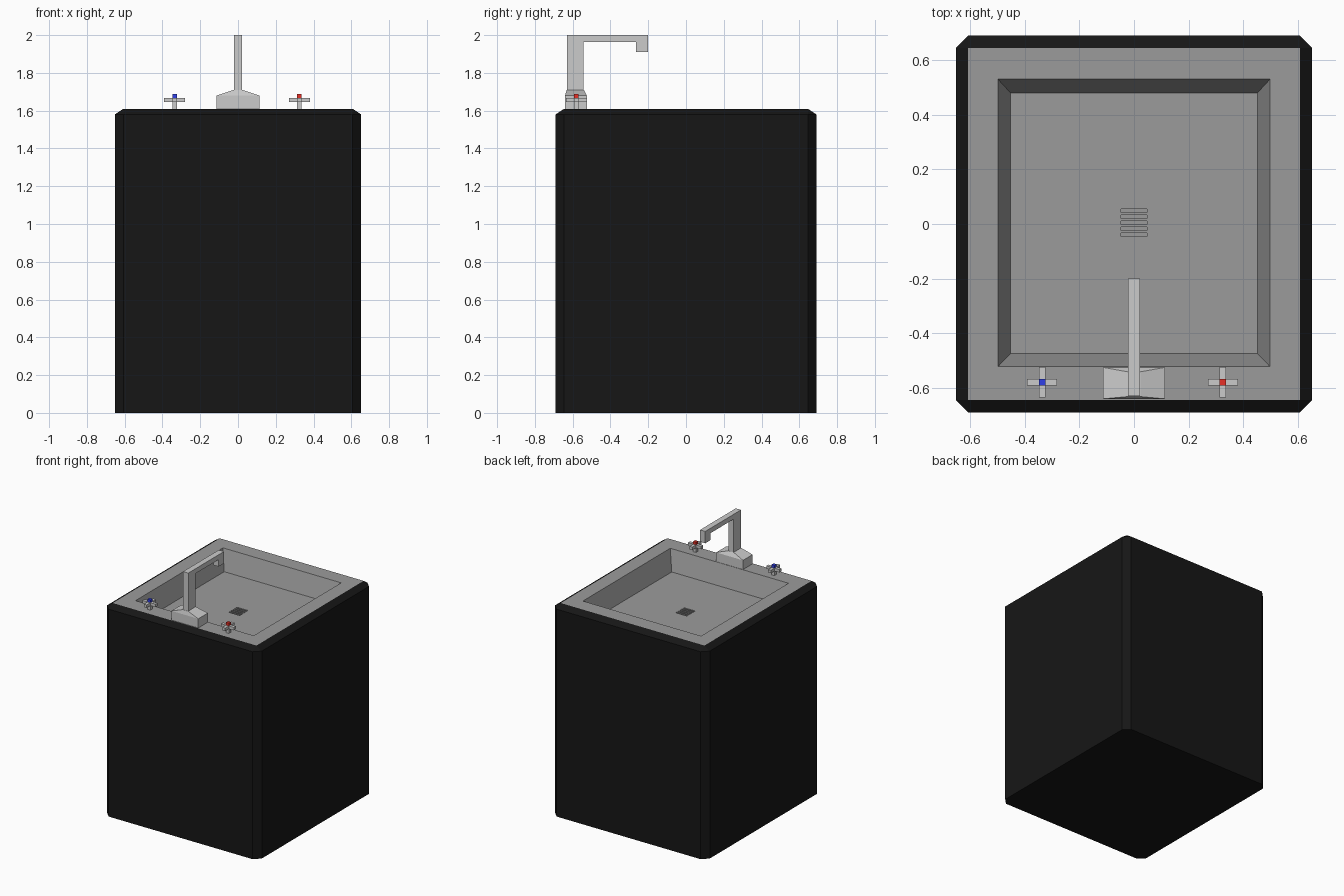
import bpy, bmesh

if "Cube" in bpy.data.objects:
    bpy.data.objects.remove(bpy.data.objects["Cube"])


def material(name, rgb):
    m = bpy.data.materials.new(name)
    m.diffuse_color = (*rgb, 1)
    m.use_nodes = True
    m.node_tree.nodes["Principled BSDF"].inputs["Base Color"].default_value = m.diffuse_color
    return m


BLACK = material("black_cabinet", (0.008, 0.008, 0.008))
STONE = material("grey_basin", (0.33, 0.33, 0.33))
RED = material("hot_red", (0.8, 0.03, 0.02))
BLUE = material("cold_blue", (0.03, 0.05, 0.8))


def finish(name, bm, *mats):
    bmesh.ops.recalc_face_normals(bm, faces=bm.faces)
    me = bpy.data.meshes.new(name)
    bm.to_mesh(me)
    bm.free()
    ob = bpy.data.objects.new(name, me)
    for m in mats:
        me.materials.append(m)
    bpy.context.collection.objects.link(ob)
    return ob


def add_box(bm, x0, x1, y0, y1, z0, z1):
    verts = bmesh.ops.create_cube(bm, size=1)["verts"]
    for v in verts:
        v.co = (x1 if v.co.x > 0 else x0, y1 if v.co.y > 0 else y0, z1 if v.co.z > 0 else z0)
    return verts


# cabinet with bevelled corners and sunken basin
TOP, SHOULDER, FLOOR = 1.61, 1.58, 1.46
bm = bmesh.new()
add_box(bm, -0.652, 0.652, -0.69, 0.69, 0, TOP)
edges = [e for e in bm.edges if sum(v.co.z for v in e.verts) > 0.1]
bmesh.ops.bevel(bm, geom=edges, offset=0.045, segments=1, affect='EDGES', profile=0.5)
for v in bm.verts:
    if 0.1 < v.co.z < TOP - 0.01:
        v.co.z = SHOULDER
bm.normal_update()
top = max((f for f in bm.faces if f.normal.z > 0.99), key=lambda f: f.calc_area())
top.material_index = 1
for hx, y0, y1, z in ((0.498, -0.522, 0.53, TOP), (0.452, -0.474, 0.48, FLOOR)):
    ring = bmesh.ops.inset_region(bm, faces=[top], thickness=0.05)
    for f in ring["faces"]:
        f.material_index = 1
    for v in top.verts:
        v.co = (hx if v.co.x > 0 else -hx, y1 if v.co.y > 0 else y0, z)
cabinet = finish("sink_cabinet", bm, BLACK, STONE)

# drain slots cut in the basin floor
bm = bmesh.new()
for i in range(5):
    y = -0.039 + 0.022 * i
    add_box(bm, -0.047, 0.047, y - 0.006, y + 0.006, FLOOR - 0.025, FLOOR + 0.02)
cutter = finish("drain_cutter", bm, STONE)
cutter.hide_render = True
mod = cabinet.modifiers.new("drain", 'BOOLEAN')
mod.operation = 'DIFFERENCE'
mod.solver = 'EXACT'
mod.object = cutter
bpy.context.view_layer.objects.active = cabinet
bpy.ops.object.modifier_apply(modifier="drain")
bpy.data.objects.remove(cutter)

# faucet base: block with a tapering top
bm = bmesh.new()
add_box(bm, -0.113, 0.113, -0.64, -0.525, TOP - 0.005, 1.68)
bm.normal_update()
cap = next(f for f in bm.faces if f.normal.z > 0.9)
bmesh.ops.inset_region(bm, faces=[cap], thickness=0.01)
for v in cap.verts:
    v.co = (0.024 if v.co.x > 0 else -0.024, -0.541 if v.co.y > -0.58 else -0.632, 1.71)
finish("faucet_base", bm)

# faucet spout: side profile extruded across x
W = 0.022
profile = [(-0.63, 1.70), (-0.63, 2.0), (-0.2, 2.0), (-0.2, 1.91),
           (-0.265, 1.91), (-0.265, 1.963), (-0.542, 1.963), (-0.542, 1.70)]
bm = bmesh.new()
face = bm.faces.new([bm.verts.new((-W, y, z)) for y, z in profile])
new = bmesh.ops.extrude_face_region(bm, geom=[face])["geom"]
bmesh.ops.translate(bm, vec=(2 * W, 0, 0), verts=[g for g in new if isinstance(g, bmesh.types.BMVert)])
finish("faucet_spout", bm)

# cross-handled taps with coloured caps
Y = -0.58
for name, x, colour in (("cold", -0.336, BLUE), ("hot", 0.325, RED)):
    bm = bmesh.new()
    r = 0.012
    add_box(bm, x - r, x + r, Y - r, Y + r, TOP - 0.005, 1.667)
    add_box(bm, x - 0.055, x - r, Y - r, Y + r, 1.645, 1.667)
    add_box(bm, x + r, x + 0.055, Y - r, Y + r, 1.645, 1.667)
    add_box(bm, x - r, x + r, Y - 0.056, Y - r, 1.645, 1.667)
    add_box(bm, x - r, x + r, Y + r, Y + 0.056, 1.645, 1.667)
    finish(name + "_tap", bm)
    bm = bmesh.new()
    add_box(bm, x - r, x + r, Y - r, Y + r, 1.667, 1.688)
    finish(name + "_tap_cap", bm, colour)
